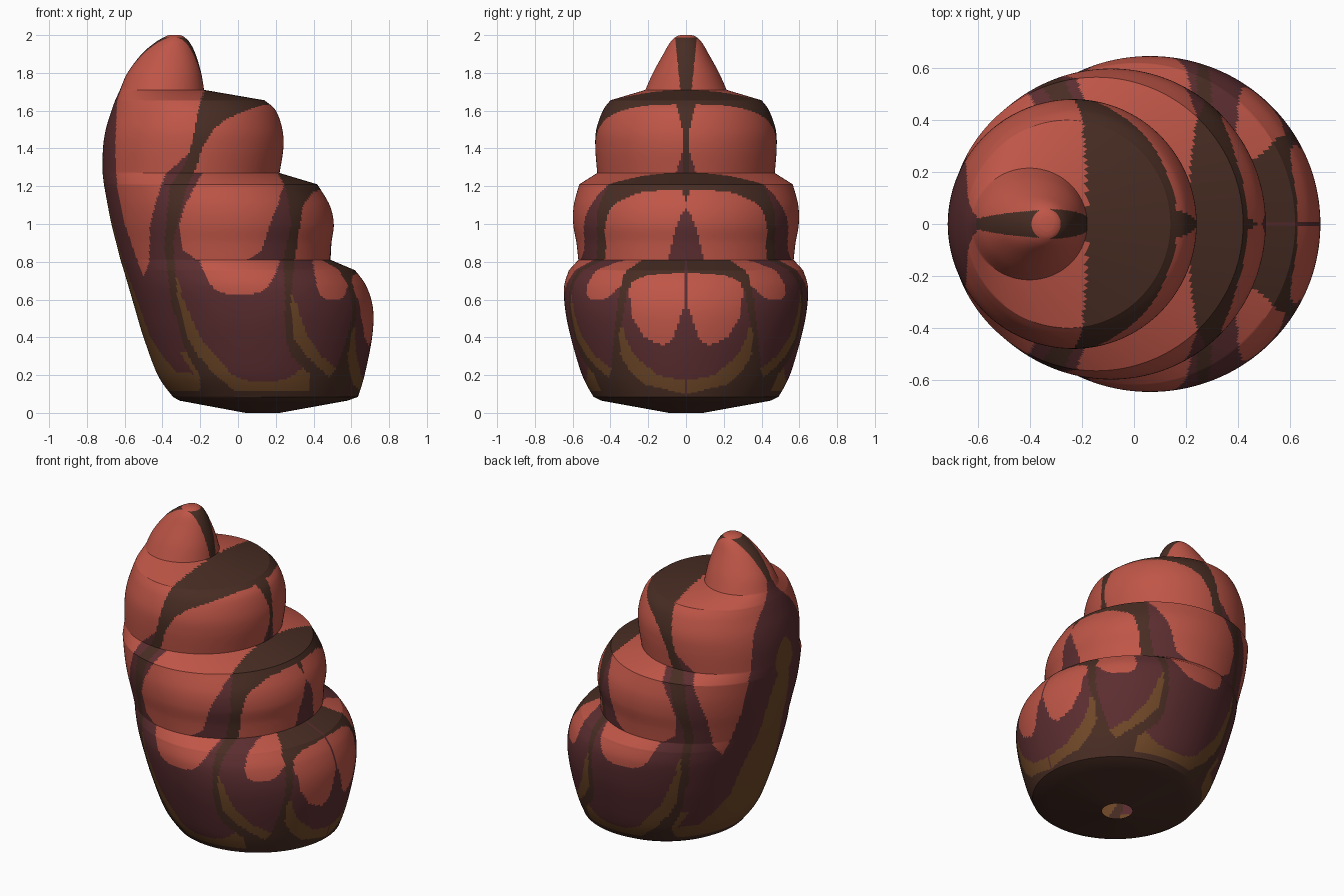
import bpy, bmesh, math

cube = bpy.data.objects.get("Cube")
if cube:
    bpy.data.objects.remove(cube, do_unlink=True)

SIDES = 288
RED, MAROON, DARK, GOLD = range(4)

# Profile sections: each row is height, left edge, right edge, half depth
BASE = [(0, .04, .22, .09), (.065, -.31, .58, .45), (.085, -.345, .635, .49)]
LOWER = [(.085, -.345, .635, .49), (.2, -.425, .67, .55), (.4, -.5, .71, .61),
         (.55, -.545, .715, .64), (.67, -.58, .68, .645), (.755, -.605, .62, .62)]
MIDDLE = [(.81, -.622, .49, .57), (.9, -.645, .495, .58), (1, -.67, .507, .597),
          (1.1, -.69, .485, .594), (1.21, -.71, .42, .565)]
UPPER = [(1.27, -.717, .22, .47), (1.4, -.715, .24, .48), (1.5, -.7, .235, .475),
         (1.6, -.67, .2, .44), (1.655, -.65, .14, .4)]
TIP = [(1.71, -.625, -.18, .215), (1.8, -.585, -.195, .175), (1.9, -.51, -.225, .12),
       (1.96, -.44, -.255, .085), (1.99, -.39, -.285, .055), (2, -.365, -.305, .03)]


def curve_rows(rows, steps):
    """Smooth curve through the rows of one section."""
    result = []
    for i in range(len(rows) - 1):
        before, start = rows[max(i - 1, 0)], rows[i]
        end, after = rows[i + 1], rows[min(i + 2, len(rows) - 1)]
        for s in range(steps):
            t = s / steps
            row = []
            for a, b, c, d in zip(before, start, end, after):
                row.append(b + t * (c - a) / 2 + t * t * (a - 2.5 * b + 2 * c - d / 2)
                           + t ** 3 * (1.5 * (b - c) + (d - a) / 2))
            result.append(row)
    return result + [list(rows[-1])]


def straight_rows(start, end, steps):
    """Rows strictly between two rows, for the sloping ledges."""
    return [[a + (b - a) * s / steps for a, b in zip(start, end)] for s in range(1, steps)]


def at(z, points):
    """Linear value of a boundary at height z; points rise in height."""
    if z <= points[0][0]:
        return points[0][1]
    for (low, a), (high, b) in zip(points, points[1:]):
        if z <= high:
            return a + (b - a) * (z - low) / (high - low)
    return points[-1][1]


# Boundaries of the veins, as sideways position by height
RIB_OUTER = [(.14, .45), (.2, .4), (.4, .38), (.6, .36), (.7, .34), (.75, .32), (.81, .23)]
RIB_INNER = [(.1, 0), (.15, .22), (.2, .28), (.3, .345), (.4, .36), (.5, .335),
             (.65, .31), (.7, .28), (.73, .2), (.745, 0)]
RIB_GOLD = [(.17, 0), (.2, .15), (.3, .27), (.4, .325), (.48, .34)]
LOBE_EDGE = [(.36, .13), (.4, .22), (.5, .28), (.65, .305), (.72, .27)]
LOBE_NOTCH = [(.36, .11), (.4, .065), (.5, .035), (.58, 0)]
FRONT_LEFT = [(.1, .38), (.2, .385), (.3, .28), (.4, .25), (.6, .25), (.81, .24),
              (1, .28), (1.1, .27), (1.2, .25), (1.27, .21)]
FRONT_RIGHT = [(.1, .62), (.15, .56), (.2, .47), (.3, .365), (.4, .29), (.6, .28),
               (.81, .3), (1, .33), (1.1, .345), (1.17, .4), (1.2, .5)]
FRONT_GOLD = [(.15, .61), (.2, .57), (.3, .44), (.4, .37), (.6, .3), (.66, .28)]
BACK_LEFT = [(.1, -.2), (.2, -.2), (.3, -.265), (.4, -.3), (.6, -.355), (.8, -.38),
             (.9, -.39), (1.2, -.36), (1.3, -.29), (1.4, -.25), (1.55, -.22), (1.65, -.2), (1.71, -.18)]
BACK_RIGHT = [(.1, 0), (.2, -.12), (.3, -.21), (.4, -.27), (.6, -.32), (.8, -.335),
              (.9, -.345), (1.2, -.27), (1.3, -.22), (1.4, -.19), (1.5, -.13),
              (1.55, -.07), (1.6, .04), (1.63, .13), (1.65, .3)]
BACK_GOLD = [(.17, .05), (.2, -.03), (.3, -.12), (.4, -.2), (.6, -.29), (.77, -.34)]
REAR_GOLD = [(.2, -.2), (.22, -.33), (.3, -.4), (.4, -.465), (.6, -.535), (.8, -.608),
             (1, -.662), (1.2, -.706), (1.4, -.714), (1.5, -.71)]
REAR_EDGE = [(.72, -.5), (.8, -.53), (1, -.6), (1.2, -.64), (1.4, -.65), (1.65, -.64), (1.77, -.6)]
REAR_RED = [(.72, -.5), (.8, -.47), (1, -.465), (1.2, -.41), (1.27, -.38), (1.38, -.25)]
MID_RED_START = [(.81, -.22), (.86, -.29), (1, -.31), (1.1, -.28), (1.27, -.19)]
MID_RED_END = [(.81, .05), (.85, .12), (1, .17), (1.1, .21), (1.2, .24)]


def paint_rear(x, z):
    """Rear cell, running up the whole back edge."""
    if z < 1.45 and x < at(z, REAR_GOLD):
        return GOLD
    if z < .32 and x > at(z, BACK_LEFT) - .03:
        return GOLD
    if z < .72 or (z < 1.77 and x < at(z, REAR_EDGE)):
        return MAROON
    return MAROON if z < 1.38 and x > at(z, REAR_RED) else RED


def paint_lower(x, y, z):
    if x > .3 and y < at(z, RIB_OUTER):
        if y > at(z, RIB_INNER):
            return DARK
        if z < .48 and y > at(z, RIB_GOLD):
            return GOLD
        return RED if z > .36 and at(z, LOBE_NOTCH) < y < at(z, LOBE_EDGE) else MAROON
    if z < .115:
        return DARK
    if x > at(z, FRONT_RIGHT):
        near_rib = x > .3 and y < at(z, RIB_OUTER) + .03 and z < .23
        if near_rib or z < .16 or (z < .66 and x < at(z, FRONT_GOLD)):
            return GOLD
        return RED if z > .6 + .17 * ((x - .5) / .1) ** 4 else MAROON
    if x > at(z, FRONT_LEFT):
        return DARK
    if x > at(z, BACK_RIGHT):
        lift = max(0, (x - .2) / .17) ** 2 / 10
        if z < .17 + lift and z < .27 or (z < .77 and x < at(z, BACK_GOLD)):
            return GOLD
        return RED if z > .63 + .14 * ((x - .01) / .2) ** 4 else MAROON
    return DARK if x > at(z, BACK_LEFT) else paint_rear(x, z)


def paint_middle(x, y, z):
    if x > at(z, FRONT_RIGHT):
        if z > 1.18 or (y < .025 and z > 1.12 + 2 * y):
            return DARK
        return MAROON if z < 1.08 and y < .09 * ((1.08 - z) / .25) ** .6 else RED
    if x > at(z, FRONT_LEFT):
        return DARK
    if x > at(z, MID_RED_END):
        return MAROON
    if x > at(z, MID_RED_START):
        return RED
    if x > at(z, BACK_RIGHT):
        return MAROON
    return DARK if x > at(z, BACK_LEFT) else paint_rear(x, z)


def paint_upper(x, y, z):
    if x > at(z, BACK_RIGHT):
        if y < .018 + max(0, z - 1.5) / 4:
            return DARK
        return MAROON if x > 0 and y < .055 - (z - 1.27) / 3 else RED
    return DARK if x > at(z, BACK_LEFT) else paint_rear(x, z)


def paint_tip(x, y, z):
    if z > 1.988:
        return RED
    if x > -.33:
        return DARK if y < .03 + (z - 1.71) / 10 else RED
    if z > 1.76 and y < .02 + (z - 1.76) / 7:
        return DARK
    return paint_rear(x, z)


def paint(x, y, z):
    if z < .09:
        return DARK
    if z < .81:
        return paint_lower(x, y, z)
    if z < 1.27:
        return paint_middle(x, y, z)
    return paint_upper(x, y, z) if z < 1.71 else paint_tip(x, y, z)


def make_material(name, colour):
    mat = bpy.data.materials.new(name)
    mat.use_nodes = True
    mat.diffuse_color = (*colour, 1)
    mat.node_tree.nodes["Principled BSDF"].inputs["Base Color"].default_value = (*colour, 1)
    return mat


# Stack the tiers, with a sloping ledge between each pair
rows = straight_rows(BASE[0], BASE[1], 8)
rows = [list(BASE[0])] + rows + [list(BASE[1])]
tiers = [LOWER, MIDDLE, UPPER, TIP]
for tier, steps in zip(tiers, (13, 12, 11, 9)):
    if tier is not LOWER:
        rows += straight_rows(rows[-1], tier[0], 14)
    rows += curve_rows(tier, steps)

# Loft the rings into one skin, open underneath and closed at the top
bm = bmesh.new()
rings = []
for z, left, right, depth in rows:
    middle, radius = (left + right) / 2, (right - left) / 2
    ring = []
    for i in range(SIDES):
        angle = math.tau * (i + .5) / SIDES
        ring.append(bm.verts.new((middle + radius * math.cos(angle), depth * math.sin(angle), z)))
    rings.append(ring)
for low, high in zip(rings, rings[1:]):
    for i in range(SIDES):
        j = (i + 1) % SIDES
        bm.faces.new((low[i], low[j], high[j], high[i]))
bm.faces.new(rings[-1])
for face in bm.faces:
    spot = face.calc_center_median()
    face.material_index = paint(spot.x, abs(spot.y), spot.z)

mesh = bpy.data.meshes.new("shell_body")
bm.to_mesh(mesh)
bm.free()
for name, colour in (("coral red", (.52, .092, .063)), ("dark maroon", (.107, .027, .03)),
                     ("dark brown", (.065, .026, .017)), ("golden brown", (.162, .065, .021))):
    mesh.materials.append(make_material(name, colour))
shell = bpy.data.objects.new("shell_body", mesh)
bpy.context.collection.objects.link(shell)
bpy.context.view_layer.objects.active = shell
shell.select_set(True)
bpy.ops.object.shade_smooth_by_angle(angle=math.radians(30))
